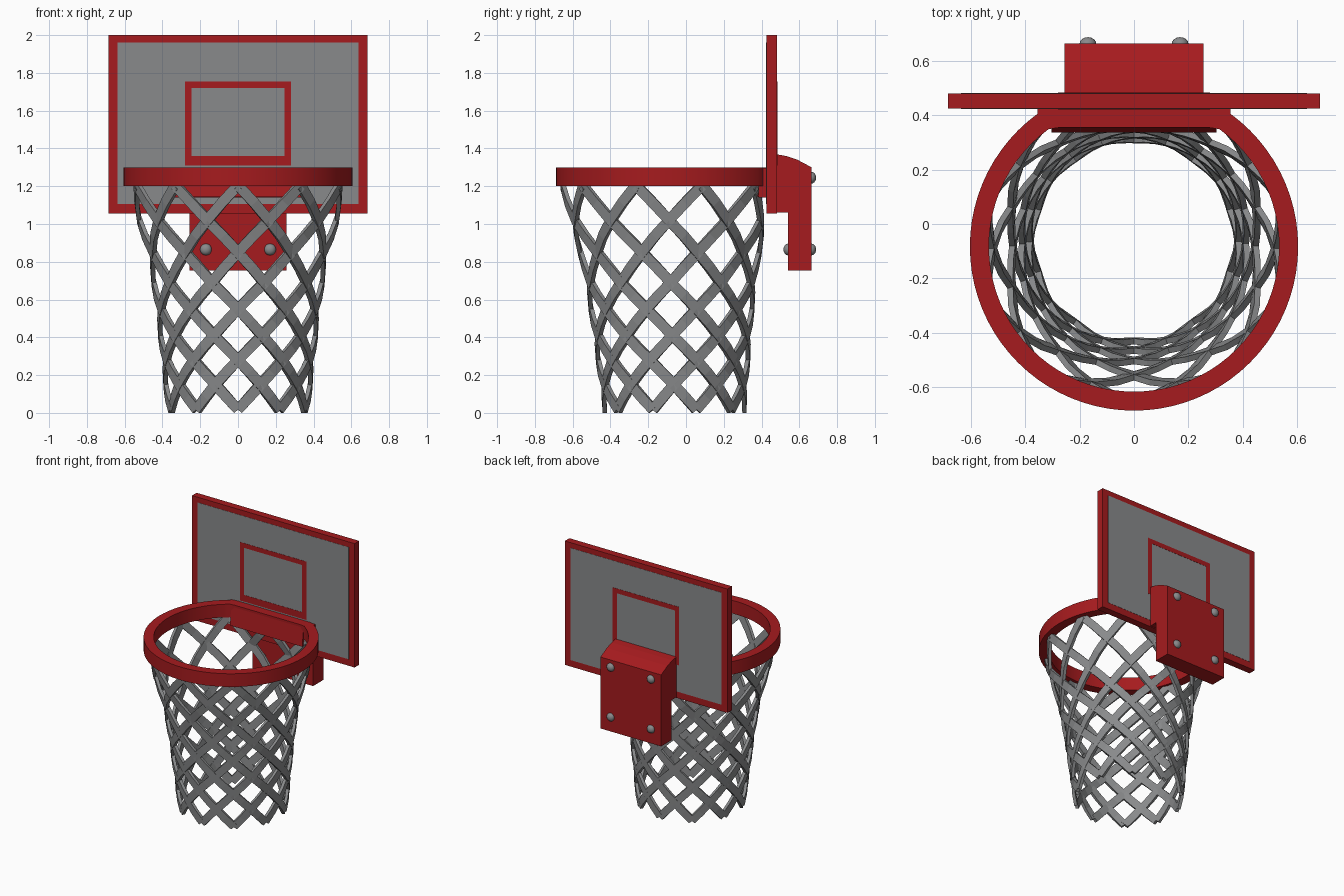
import bpy, bmesh, math
from mathutils import Vector

if "Cube" in bpy.data.objects:
    bpy.data.objects.remove(bpy.data.objects["Cube"])


def material(name, rgb):
    m = bpy.data.materials.new(name)
    m.diffuse_color = (*rgb, 1)
    m.use_nodes = True
    m.node_tree.nodes["Principled BSDF"].inputs["Base Color"].default_value = m.diffuse_color
    return m


RED = material("red paint", (0.38, 0.011, 0.013))
GRAY = material("gray", (0.25, 0.255, 0.26))


def finish(bm, name, mat, smooth=None):
    bmesh.ops.recalc_face_normals(bm, faces=bm.faces[:])
    me = bpy.data.meshes.new(name)
    bm.to_mesh(me)
    bm.free()
    ob = bpy.data.objects.new(name, me)
    bpy.context.collection.objects.link(ob)
    me.materials.append(mat)
    if smooth:
        bpy.ops.object.select_all(action='DESELECT')
        ob.select_set(True)
        bpy.context.view_layer.objects.active = ob
        bpy.ops.object.shade_smooth_by_angle(angle=math.radians(smooth))
    return ob


def add_box(bm, x0, x1, y0, y1, z0, z1):
    vs = bmesh.ops.create_cube(bm, size=1)["verts"]
    for v in vs:
        v.co = (x1 if v.co.x > 0 else x0, y1 if v.co.y > 0 else y0, z1 if v.co.z > 0 else z0)


def box(name, mat, *dims):
    bm = bmesh.new()
    add_box(bm, *dims)
    return finish(bm, name, mat)


def side_prism(name, mat, profile, hw):
    """Extrude a (y, z) profile across x from -hw to hw."""
    bm = bmesh.new()
    f = bm.faces.new([bm.verts.new((-hw, y, z)) for y, z in profile])
    r = bmesh.ops.extrude_face_region(bm, geom=[f])
    for v in r["geom"]:
        if isinstance(v, bmesh.types.BMVert):
            v.co.x = hw
    return finish(bm, name, mat)


# Backboard with gray panel and red target outline on both sides
box("backboard", RED, -0.686, 0.686, 0.426, 0.481, 1.055, 2.0)
for side, y, d in (("front", 0.426, -1), ("back", 0.481, 1)):
    ys = lambda t: sorted((y - d * 0.001, y + d * t))
    box(side + "_panel", GRAY, -0.637, 0.637, *ys(0.0015), 1.105, 1.96)
    bm = bmesh.new()
    for s in (-1, 1):
        add_box(bm, *sorted((s * 0.245, s * 0.28)), *ys(0.003), 1.31, 1.755)
    add_box(bm, -0.245, 0.245, *ys(0.003), 1.72, 1.755)
    add_box(bm, -0.245, 0.245, *ys(0.003), 1.31, 1.36)
    finish(bm, side + "_target_outline", RED)

# Rim: round ring flattened where it meets the backboard
CY, N = -0.083, 80
bm = bmesh.new()
rings = []
for r, ymax, z in ((0.605, 0.425, 1.2), (0.605, 0.425, 1.3), (0.535, 0.355, 1.3), (0.535, 0.355, 1.2)):
    rings.append([bm.verts.new((r * math.cos(a), min(CY + r * math.sin(a), ymax), z))
                  for a in (2 * math.pi * i / N for i in range(N))])
for k in range(4):
    a, b = rings[k], rings[(k + 1) % 4]
    for i in range(N):
        j = (i + 1) % N
        bm.faces.new((a[i], a[j], b[j], b[i]))
finish(bm, "rim", RED, 30)

# Bracket between rim and backboard
box("rim_mount_plate", RED, -0.355, 0.355, 0.385, 0.427, 1.14, 1.297)
side_prism("rim_bracket", RED, [(0.357, 1.298), (0.42, 1.298), (0.42, 1.145), (0.338, 1.145)], 0.305)

# Rear mounting box
side_prism("mounting_box", RED,
           [(0.475, 1.37), (0.53, 1.36), (0.59, 1.34), (0.665, 1.30), (0.665, 0.755),
            (0.54, 0.755), (0.54, 1.06), (0.475, 1.06)], 0.256)

# Bolts
bm = bmesh.new()
for x in (-0.17, 0.17):
    for y, z in ((0.664, 0.865), (0.664, 1.245), (0.541, 0.865)):
        vs = bmesh.ops.create_uvsphere(bm, u_segments=16, v_segments=10, radius=0.031)["verts"]
        for v in vs:
            v.co = (v.co.x + x, v.co.y * 0.8 + y, v.co.z + z)
finish(bm, "bolts", GRAY, 60)

# Net: crossing ribbons wound both ways around a tapering sleeve
LEVELS = [0.015, 0.15, 0.28, 0.41, 0.55, 0.69, 0.85, 1.02, 1.205]
COUNT = 10
SHAPE = [(0.0, 0.368), (0.28, 0.397), (0.55, 0.427), (0.82, 0.465), (1.0, 0.518), (1.21, 0.565)]


def radius(z):
    for (z0, r0), (z1, r1) in zip(SHAPE, SHAPE[1:]):
        if z <= z1:
            return r0 + (r1 - r0) * (z - z0) / (z1 - z0)
    return SHAPE[-1][1]


def net_point(u, start, turn):
    k = min(int(u), len(LEVELS) - 2)
    z = LEVELS[k] + (LEVELS[k + 1] - LEVELS[k]) * (u - k)
    a = start + turn * u * math.pi / COUNT
    r = radius(z)
    cy = -0.06 - 0.03 * min(z, 1.0)
    y = min(cy - r * math.cos(a), 0.40 if z < 1.0 else 0.40 - 0.15 * (z - 1.0))
    return Vector((r * math.sin(a), y, z)), Vector((math.sin(a), -math.cos(a), 0))


bm = bmesh.new()
STEPS = 2 * (len(LEVELS) - 1)
HW, HT = 0.028, 0.011
for turn in (-1, 1):
    for s in range(COUNT):
        start = 2 * math.pi * s / COUNT
        prev = None
        for i in range(STEPS + 1):
            u = i / 2
            p, n = net_point(u, start, turn)
            q0, _ = net_point(max(u - 0.5, 0), start, turn)
            q1, _ = net_point(min(u + 0.5, STEPS / 2), start, turn)
            t = (q1 - q0).normalized()
            w = n.cross(t).normalized()
            n = t.cross(w)
            ring = []
            for cw, cn in ((-1, -1), (1, -1), (1, 1), (-1, 1)):
                c = p + w * HW * cw + n * HT * cn
                c.z = max(c.z, 0.0)
                ring.append(bm.verts.new(c))
            if prev:
                for k in range(4):
                    m = (k + 1) % 4
                    bm.faces.new((prev[k], prev[m], ring[m], ring[k]))
            else:
                bm.faces.new(ring)
            prev = ring
        bm.faces.new(prev)
finish(bm, "net", GRAY)
